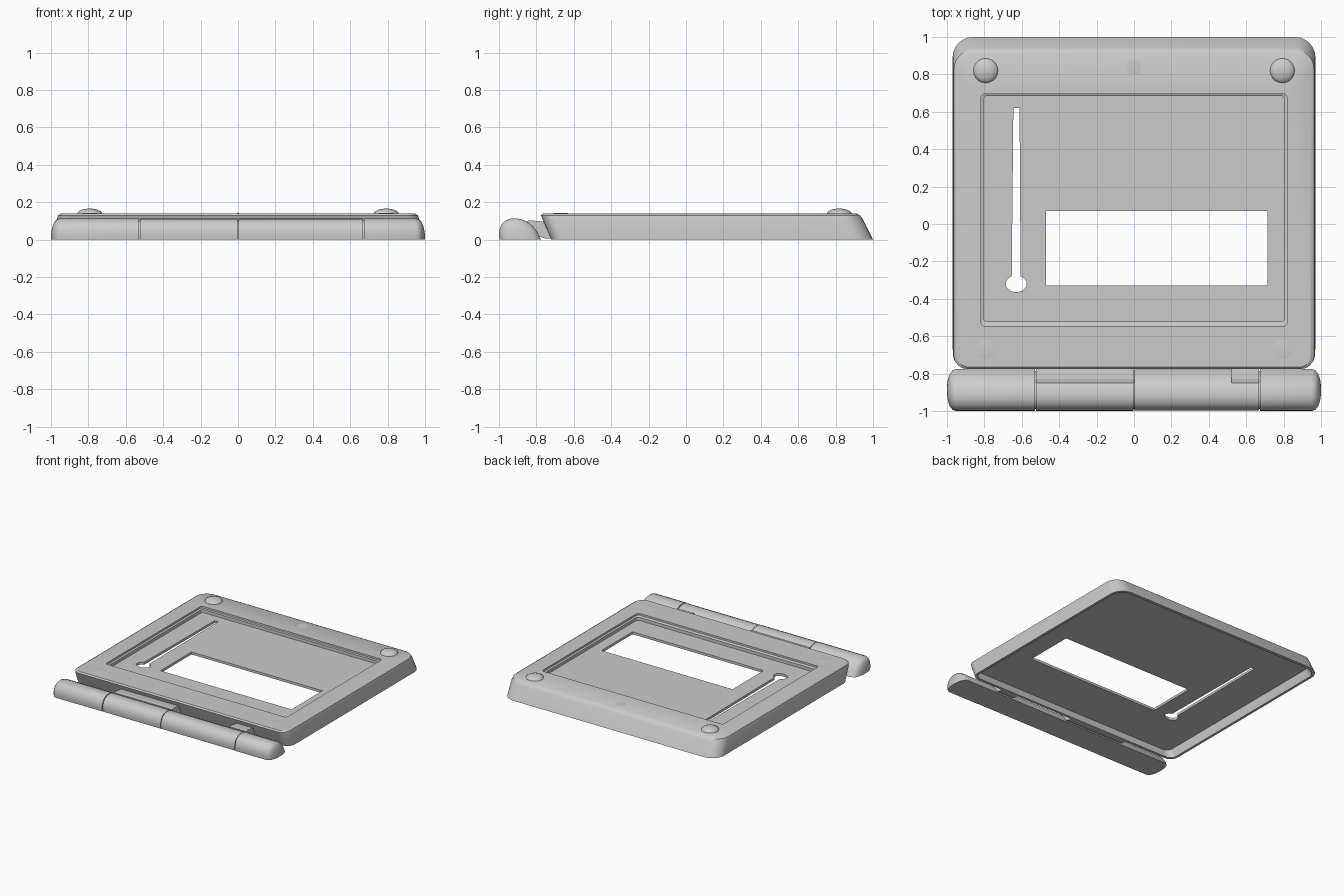
import bpy, bmesh, math
from mathutils import Vector

cube = bpy.data.objects.get("Cube")
if cube:
    bpy.data.objects.remove(cube, do_unlink=True)

grey = bpy.data.materials.new("light_grey_plastic")
grey.use_nodes = True
grey.diffuse_color = (0.6, 0.6, 0.6, 1)
grey.node_tree.nodes["Principled BSDF"].inputs["Base Color"].default_value = (0.6, 0.6, 0.6, 1)


def finish(name, bm, smooth=True):
    """Turn a bmesh into a shaded, coloured object."""
    bmesh.ops.recalc_face_normals(bm, faces=bm.faces)
    mesh = bpy.data.meshes.new(name)
    bm.to_mesh(mesh)
    bm.free()
    mesh.materials.append(grey)
    obj = bpy.data.objects.new(name, mesh)
    bpy.context.collection.objects.link(obj)
    if smooth:
        bpy.ops.object.select_all(action='DESELECT')
        obj.select_set(True)
        bpy.context.view_layer.objects.active = obj
        bpy.ops.object.shade_smooth_by_angle(angle=math.radians(30))
    return obj


def loft(name, rings, smooth=True):
    """Skin a closed solid through rings of equal point count."""
    bm = bmesh.new()
    loops = [[bm.verts.new(p) for p in ring] for ring in rings]
    n = len(loops[0])
    for a, b in zip(loops, loops[1:]):
        for i in range(n):
            j = (i + 1) % n
            bm.faces.new((a[i], a[j], b[j], b[i]))
    bm.faces.new(loops[0])
    bm.faces.new(loops[-1])
    return finish(name, bm, smooth)


def rounded_rect(half_x, y0, y1, z, r_front, r_back, steps=6):
    """Ring of points for a rectangle with rounded corners."""
    corners = [(half_x, y1, 0, r_back), (-half_x, y1, 1, r_back),
               (-half_x, y0, 2, r_front), (half_x, y0, 3, r_front)]
    pts = []
    for x, y, quarter, r in corners:
        cx = x - math.copysign(r, x)
        cy = y - r if y == y1 else y + r
        for k in range(steps + 1):
            a = (quarter + k / steps) * math.pi / 2
            pts.append(Vector((cx + r * math.cos(a), cy + r * math.sin(a), z)))
    return pts


# Hollow shell: underside, inner wall, outer wall, rim, stepped recess, floor
shell = loft("shell", [
    rounded_rect(0.94, -0.73, 0.92, 0.075, 0.05, 0.08),
    rounded_rect(0.95, -0.70, 0.975, 0.0, 0.05, 0.09),
    rounded_rect(0.97, -0.72, 1.0, 0.0, 0.07, 0.11),
    rounded_rect(0.968, -0.767, 0.945, 0.11, 0.07, 0.11),
    rounded_rect(0.962, -0.775, 0.93, 0.13, 0.07, 0.1),
    rounded_rect(0.945, -0.765, 0.91, 0.14, 0.06, 0.09),
    rounded_rect(0.818, -0.545, 0.695, 0.14, 0.02, 0.02),
    rounded_rect(0.818, -0.545, 0.695, 0.125, 0.02, 0.02),
    rounded_rect(0.805, -0.522, 0.685, 0.12, 0.02, 0.02),
    rounded_rect(0.805, -0.522, 0.685, 0.095, 0.02, 0.02)])


def prism(name, outline, z0, z1):
    return loft(name, [[(x, y, z) for x, y in outline] for z in (z0, z1)], False)


# Window and keyhole slot cut through the floor
window = [(-0.47, -0.33), (0.715, -0.33), (0.715, 0.07), (-0.47, 0.07)]
slot = [(-0.612, 0.62), (-0.645, 0.62)]
for k in range(25):
    a = math.radians(115 + k * 310 / 24)
    slot.append((-0.63 + 0.056 * math.cos(a), -0.32 + 0.044 * math.sin(a)))
for name, outline in (("window_cutter", window), ("slot_cutter", slot)):
    cutter = prism(name, outline, 0.03, 0.11)
    cutter.hide_render = True
    mod = shell.modifiers.new(name, 'BOOLEAN')
    mod.operation = 'DIFFERENCE'
    mod.solver = 'EXACT'
    mod.object = cutter
    bpy.context.view_layer.objects.active = shell
    bpy.ops.object.modifier_apply(modifier=name)
    bpy.data.objects.remove(cutter, do_unlink=True)


# Round buttons on the rim: tall at the back, nearly flush elsewhere
def button(name, x, y, r, height):
    rings = []
    for t in (0, 0.2, 0.4, 0.6, 0.8, 0.95):
        a = t * math.pi / 2
        rings.append([(x + r * math.cos(a) * math.cos(math.tau * k / 20),
                       y + r * math.cos(a) * math.sin(math.tau * k / 20),
                       0.137 + height * math.sin(a)) for k in range(20)])
    loft(name, rings)


for side, sx in (("left", 1), ("right", -1)):
    button("back_button_" + side, sx * 0.793, 0.82, 0.067, 0.029)
    button("front_button_" + side, sx * 0.793, -0.67, 0.065, 0.005)
button("latch_mark", 0, 0.84, 0.06, 0.004)

# Hinge barrel with a flat underside
profile = [(-0.997, 0), (-1.0, 0.025), (-0.997, 0.055), (-0.985, 0.083), (-0.965, 0.102),
           (-0.94, 0.112), (-0.91, 0.114), (-0.88, 0.109), (-0.85, 0.096),
           (-0.82, 0.074), (-0.795, 0.042), (-0.775, 0)]


def barrel(name, stations):
    """Sections along x, each scaled about the barrel's base centre."""
    loft(name, [[(x, -0.888 + (y + 0.888) * s, z * s) for y, z in profile]
                for x, s in stations])


dome = [(0.95, 1), (0.968, 0.95), (0.982, 0.82), (0.992, 0.6), (0.998, 0.35), (1.0, 0.1)]
barrel("hinge_end_left", [(0.674, 1)] + dome)
barrel("hinge_end_right", [(-0.53, 1)] + [(-x, s) for x, s in dome])
barrel("hinge_knuckle_right", [(-0.524, 0.99), (-0.002, 0.99)])
barrel("hinge_knuckle_left", [(0.002, 0.98), (0.668, 0.98)])
barrel("hinge_pin", [(-0.6, 0.9), (0.72, 0.9)])

# Tabs joining the barrel to the shell's front wall
tab = [(-0.85, 0.04), (-0.85, 0.1), (-0.83, 0.103), (-0.762, 0.096), (-0.722, 0.005), (-0.75, 0.005)]
for name, x0, x1 in (("tab_wide", -0.524, 0), ("tab_narrow", 0.52, 0.668)):
    loft(name, [[(x, y, z) for y, z in tab] for x in (x0, x1)], False)
